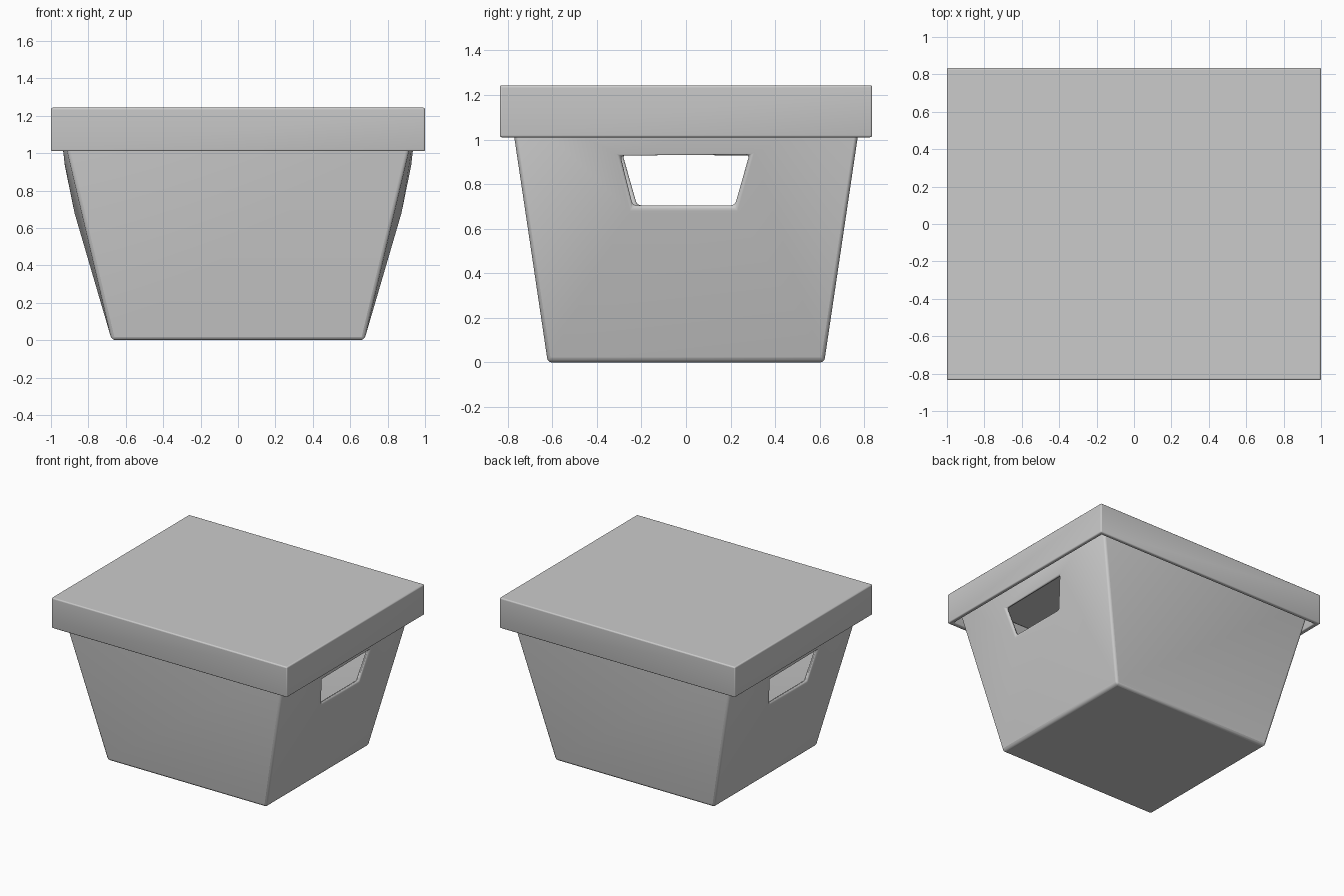
import bpy, bmesh

if "Cube" in bpy.data.objects:
    bpy.data.objects.remove(bpy.data.objects["Cube"])


def finish(name, bm, thickness, bevel):
    """Turn an open surface into a thick, softly bevelled shell."""
    bm.normal_update()
    mesh = bpy.data.meshes.new(name)
    bm.to_mesh(mesh)
    bm.free()
    ob = bpy.data.objects.new(name, mesh)
    bpy.context.collection.objects.link(ob)
    s = ob.modifiers.new("wall", 'SOLIDIFY')
    s.thickness, s.offset, s.use_even_offset = thickness, -1, True
    b = ob.modifiers.new("soft_edges", 'BEVEL')
    b.width, b.segments, b.limit_method, b.angle_limit = bevel, 3, 'ANGLE', 0.6
    bpy.ops.object.select_all(action='DESELECT')
    ob.select_set(True)
    bpy.context.view_layer.objects.active = ob
    bpy.ops.object.shade_smooth_by_angle(angle=0.6)
    return ob


def ring(bm, x, y, z):
    return [bm.verts.new((sx * x, sy * y, z))
            for sx, sy in ((-1, -1), (1, -1), (1, 1), (-1, 1))]


# Tapered bin, open at the top, with bulging handle sides
bm = bmesh.new()
low = ring(bm, 0.675, 0.62, 0)
top = ring(bm, 0.955, 0.797, 1.19)
bm.faces.new(low[::-1])
for i in (0, 2):
    j = (i + 1) % 4
    bm.faces.new((low[i], low[j], top[j], top[i]))
for i, s in ((1, 1), (3, -1)):
    j = (i + 1) % 4
    outer = [low[i], low[j], top[j], top[i]]
    # Handle opening corners, ordered like the outer loop
    hole = [bm.verts.new((s * x, s * y, z)) for x, y, z in
            ((0.88, -0.24, 0.70), (0.88, 0.22, 0.70),
             (0.925, 0.285, 0.93), (0.925, -0.295, 0.925))]
    for k in range(4):
        n = (k + 1) % 4
        bm.faces.new((outer[k], outer[n], hole[n], hole[k]))
finish("storage_bin", bm, 0.035, 0.02)

# Lid, hollow underneath
bm = bmesh.new()
rim = ring(bm, 1.0, 0.835, 1.01)
cap = ring(bm, 1.0, 0.835, 1.243)
bm.faces.new(cap)
for i in range(4):
    j = (i + 1) % 4
    bm.faces.new((rim[i], rim[j], cap[j], cap[i]))
finish("lid", bm, 0.032, 0.009)
